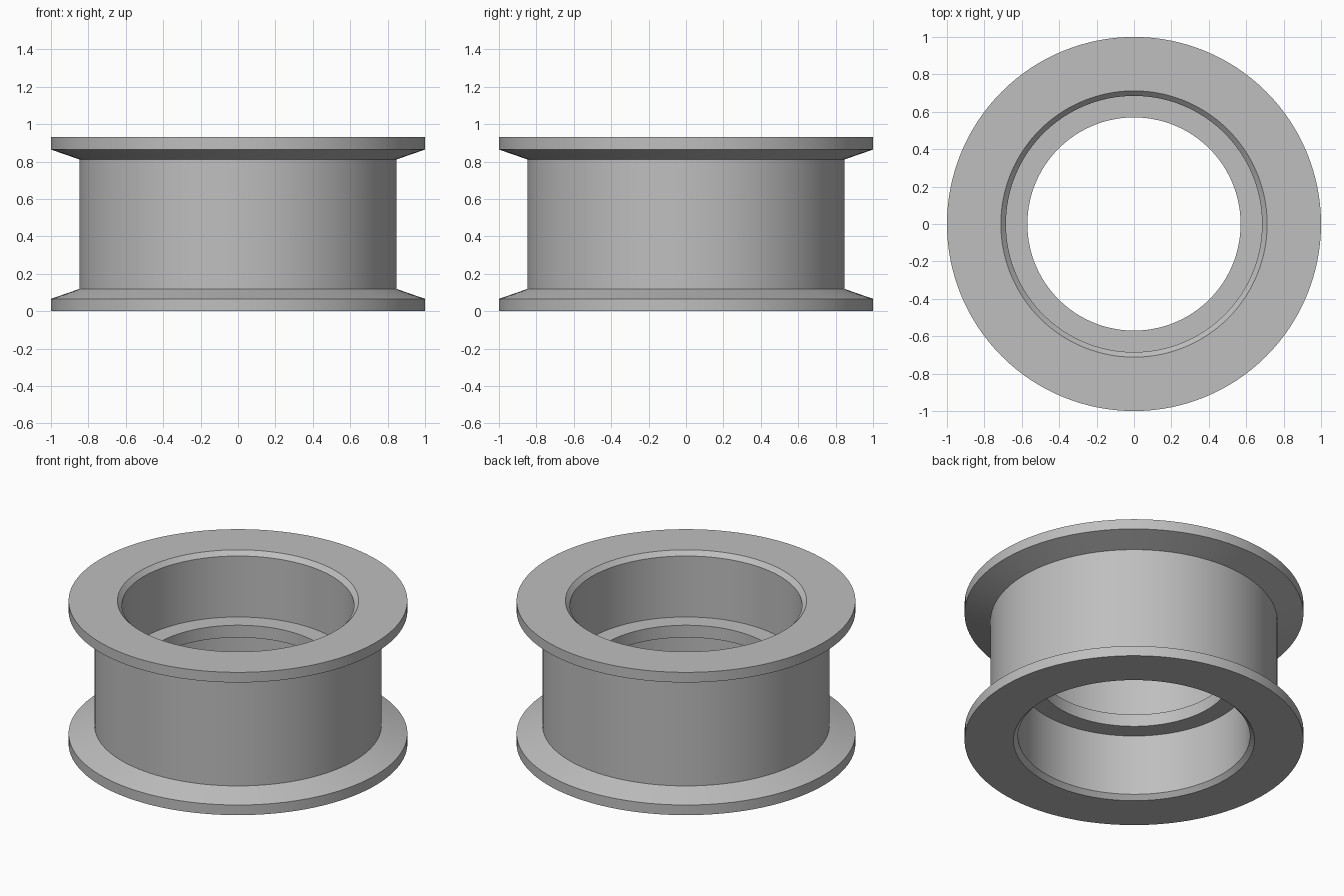
import bpy, bmesh
from math import cos, sin, tau, radians

cube = bpy.data.objects.get("Cube")
if cube:
    bpy.data.objects.remove(cube)

SEGMENTS = 128
HEIGHT = 0.93

metal = bpy.data.materials.new("plain grey")
metal.use_nodes = True
grey = (0.52, 0.52, 0.52, 1)
metal.diffuse_color = grey
metal.node_tree.nodes["Principled BSDF"].inputs["Base Color"].default_value = grey

# Lower half of the cross-section (radius, z), from the inner rib out to the tread
lower = [(0.57, 0.425), (0.685, 0.425), (0.685, 0.028), (0.712, 0),
         (1, 0), (1, 0.066), (0.847, 0.119)]
upper = [(r, HEIGHT - z) for r, z in reversed(lower)]
profile = lower + upper

# Flanged roller: closed profile revolved around z
bm = bmesh.new()
rings = [[bm.verts.new((r * cos(tau * i / SEGMENTS), r * sin(tau * i / SEGMENTS), z))
          for i in range(SEGMENTS)] for r, z in profile]
for k, ring in enumerate(rings):
    following = rings[(k + 1) % len(rings)]
    for i in range(SEGMENTS):
        j = (i + 1) % SEGMENTS
        bm.faces.new((ring[i], ring[j], following[j], following[i]))
bmesh.ops.recalc_face_normals(bm, faces=bm.faces)

mesh = bpy.data.meshes.new("flanged_roller")
bm.to_mesh(mesh)
bm.free()
mesh.materials.append(metal)
roller = bpy.data.objects.new("flanged_roller", mesh)
bpy.context.collection.objects.link(roller)

# Smooth curved walls, crisp machined edges
bpy.ops.object.select_all(action="DESELECT")
roller.select_set(True)
bpy.context.view_layer.objects.active = roller
bpy.ops.object.shade_smooth_by_angle(angle=radians(15))
